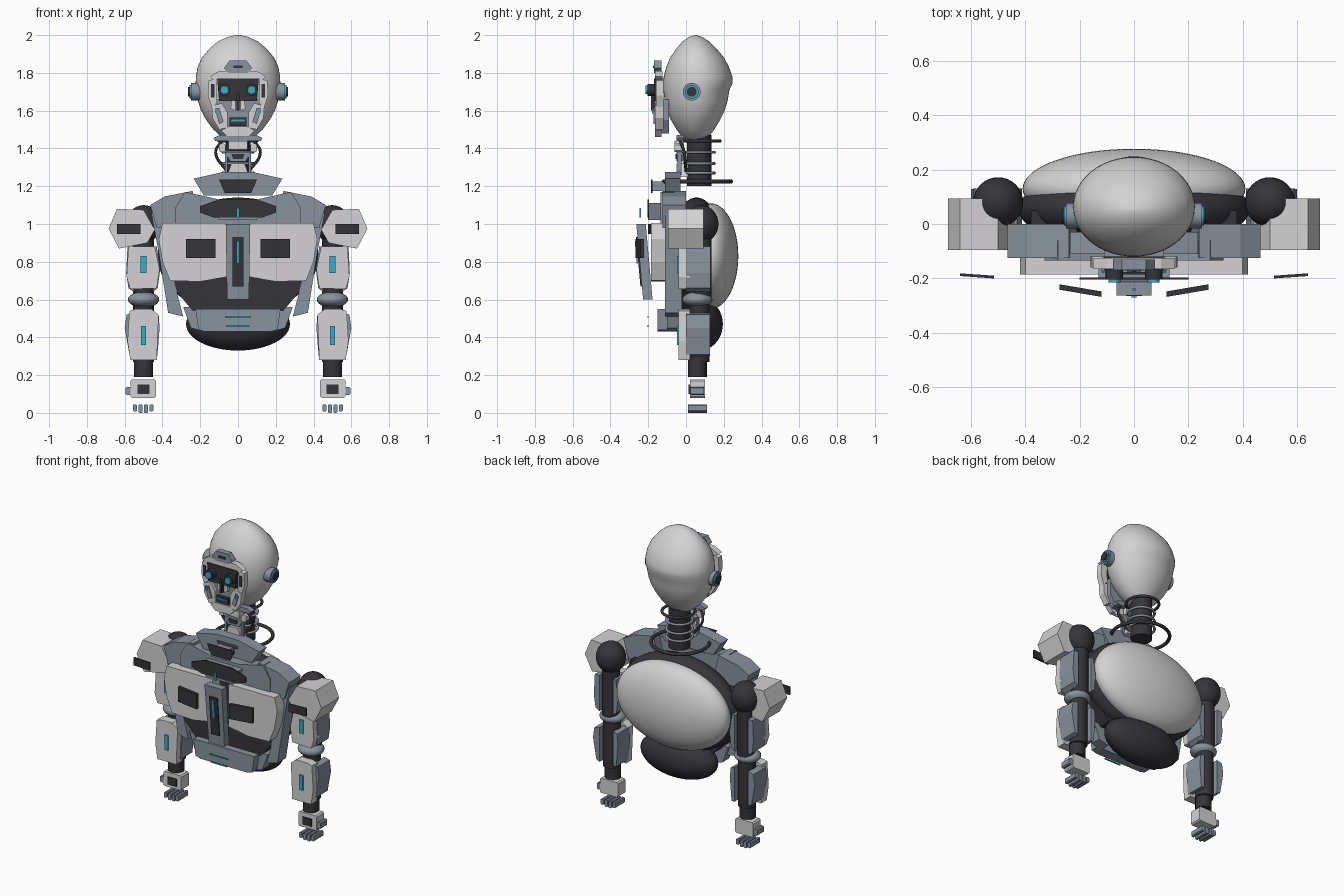
import bpy, bmesh, math
from mathutils import Vector

if "Cube" in bpy.data.objects:
    bpy.data.objects.remove(bpy.data.objects["Cube"])


def material(name, r, g, b):
    m = bpy.data.materials.new(name)
    m.use_nodes = True
    m.diffuse_color = (r, g, b, 1)
    node = next(n for n in m.node_tree.nodes if n.type == 'BSDF_PRINCIPLED')
    node.inputs["Base Color"].default_value = (r, g, b, 1)
    node.inputs["Roughness"].default_value = 0.5
    return m


LIGHT = material("light shell", 0.66, 0.65, 0.66)
STEEL = material("blue grey steel", 0.25, 0.29, 0.34)
DARK = material("dark rubber", 0.035, 0.035, 0.042)
CYAN = material("cyan glow", 0.04, 0.42, 0.60)


def finish(name, bm, mat, smooth=False):
    bmesh.ops.recalc_face_normals(bm, faces=bm.faces)
    me = bpy.data.meshes.new(name)
    bm.to_mesh(me)
    bm.free()
    me.materials.append(mat)
    ob = bpy.data.objects.new(name, me)
    bpy.context.collection.objects.link(ob)
    if smooth:
        bpy.ops.object.select_all(action='DESELECT')
        ob.select_set(True)
        bpy.context.view_layer.objects.active = ob
        bpy.ops.object.shade_smooth_by_angle(angle=math.radians(40))
    return ob


def prism(name, pts, y0, y1, mat, kx=0, kz=0):
    """Extrude an xz outline from y0 to y1; kx and kz slant it about its middle."""
    bm = bmesh.new()
    cx = sum(p[0] for p in pts) / len(pts)
    cz = sum(p[1] for p in pts) / len(pts)
    rings = [[bm.verts.new((x, y + kx * (x - cx) + kz * (z - cz), z)) for x, z in pts]
             for y in (y0, y1)]
    bm.faces.new(rings[0])
    bm.faces.new(rings[1])
    for i in range(len(pts)):
        j = (i + 1) % len(pts)
        bm.faces.new((rings[0][i], rings[0][j], rings[1][j], rings[1][i]))
    return finish(name, bm, mat)


def pair(name, pts, y0, y1, mat, kx=0, kz=0):
    prism("left_" + name, pts, y0, y1, mat, kx, kz)
    prism("right_" + name, [(-x, z) for x, z in pts], y0, y1, mat, -kx, kz)


def sym(name, half, y0, y1, mat, kz=0):
    """Prism with an outline mirrored across x = 0."""
    return prism(name, half + [(-x, z) for x, z in reversed(half)], y0, y1, mat, 0, kz)


def rect(x0, x1, z0, z1, c=0):
    if not c:
        return [(x0, z0), (x1, z0), (x1, z1), (x0, z1)]
    return [(x0 + c, z0), (x1 - c, z0), (x1, z0 + c), (x1, z1 - c),
            (x1 - c, z1), (x0 + c, z1), (x0, z1 - c), (x0, z0 + c)]


def ball(name, c, r, mat, seg=48):
    bm = bmesh.new()
    bmesh.ops.create_uvsphere(bm, u_segments=seg, v_segments=seg // 2, radius=1)
    bmesh.ops.scale(bm, vec=r, verts=bm.verts)
    bmesh.ops.translate(bm, vec=c, verts=bm.verts)
    return finish(name, bm, mat, True)


def rod(name, a, b, r, mat, seg=24, r2=None):
    a, b = Vector(a), Vector(b)
    bm = bmesh.new()
    bmesh.ops.create_cone(bm, cap_ends=True, segments=seg, radius1=r,
                          radius2=r if r2 is None else r2, depth=(b - a).length)
    bmesh.ops.rotate(bm, verts=bm.verts, matrix=(b - a).to_track_quat('Z', 'Y').to_matrix())
    bmesh.ops.translate(bm, vec=(a + b) / 2, verts=bm.verts)
    return finish(name, bm, mat, True)


def ring(name, c, big, small, mat):
    bpy.ops.mesh.primitive_torus_add(location=c, major_radius=big, minor_radius=small,
                                     major_segments=48, minor_segments=10)
    ob = bpy.context.object
    ob.name = name
    ob.data.materials.append(mat)
    bpy.ops.object.shade_smooth()


def cable(name, pts, r, mat):
    cu = bpy.data.curves.new(name, 'CURVE')
    cu.dimensions, cu.bevel_depth, cu.bevel_resolution = '3D', r, 2
    sp = cu.splines.new('BEZIER')
    sp.bezier_points.add(len(pts) - 1)
    for p, co in zip(sp.bezier_points, pts):
        p.co, p.handle_left_type, p.handle_right_type = co, 'AUTO', 'AUTO'
    cu.materials.append(mat)
    bpy.context.collection.objects.link(bpy.data.objects.new(name, cu))


# Skull: stacked oval rings (height, half width, front, back)
bm = bmesh.new()
loops = []
for z, w, f, b in [(1.44, .05, 0, .10), (1.46, .085, -.02, .12), (1.5, .13, -.05, .15), (1.55, .168, -.08, .18),
                   (1.6, .195, -.10, .205), (1.65, .212, -.112, .22), (1.71, .222, -.12, .23),
                   (1.745, .224, -.12, .247), (1.78, .223, -.118, .245), (1.83, .214, -.105, .228),
                   (1.88, .192, -.085, .202), (1.93, .15, -.05, .16), (1.965, .108, -.02, .125),
                   (1.99, .056, .015, .085), (2.0, .012, .045, .055)]:
    loops.append([bm.verts.new((w * math.cos(t), (f + b) / 2 + (b - f) / 2 * math.sin(t), z))
                  for t in (i * math.tau / 48 for i in range(48))])
for lo, hi in zip(loops, loops[1:]):
    for i in range(48):
        bm.faces.new((lo[i - 1], lo[i], hi[i], hi[i - 1]))
bm.faces.new(loops[0])
bm.faces.new(loops[-1])
finish("skull", bm, LIGHT, True)

# Ears and eyes
for s, side in ((1, "left"), (-1, "right")):
    for part, x0, x1, r, mat in (("ear_base", .2, .25, .047, STEEL), ("ear_glow", .25, .258, .036, CYAN),
                                 ("ear_cap", .25, .265, .026, DARK)):
        rod(f"{side}_{part}", (s * x0, .03, 1.7), (s * x1, .03, 1.7), r, mat)
    rod(side + "_eye_socket", (s * .072, -.17, 1.71), (s * .072, -.205, 1.71), .032, DARK)
    rod(side + "_eye", (s * .072, -.205, 1.71), (s * .072, -.215, 1.71), .022, CYAN)

# Face mask
sym("visor", [(.1, 1.65), (.11, 1.77)], -.17, -.12, DARK)
sym("brow", [(.13, 1.765), (.15, 1.78), (.1, 1.81)], -.165, -.125, LIGHT)
sym("forehead_block", [(.05, 1.8), (.075, 1.825), (.045, 1.865)], -.17, -.13, STEEL)
sym("forehead_slot", [(.025, 1.825), (.025, 1.84)], -.175, -.17, DARK)
pair("temple_frame", [(.11, 1.64), (.14, 1.62), (.16, 1.68), (.155, 1.76), (.115, 1.77)], -.16, -.12, LIGHT)
pair("temple_slot", rect(.125, .143, 1.67, 1.74), -.166, -.16, DARK)
pair("nose_side", [(.012, 1.6), (.04, 1.61), (.035, 1.65), (.012, 1.66)], -.165, -.14, LIGHT)
sym("nose_bridge", [(.008, 1.6), (.008, 1.69)], -.185, -.15, DARK)
pair("cheek", [(.055, 1.51), (.1, 1.5), (.135, 1.56), (.14, 1.625), (.085, 1.64), (.055, 1.59)], -.165, -.12, LIGHT)
pair("cheek_pad", [(.075, 1.54), (.1, 1.53), (.12, 1.6), (.1, 1.615)], -.173, -.165, STEEL)
pair("cheek_glow", rect(.105, .118, 1.585, 1.615), -.18, -.173, CYAN)
sym("face_backing", [(.07, 1.48), (.11, 1.55), (.11, 1.66)], -.145, -.09, STEEL)
sym("mouth", [(.045, 1.52), (.045, 1.565)], -.165, -.14, DARK)
sym("mouth_glow", [(.038, 1.543), (.038, 1.553)], -.172, -.165, CYAN)
sym("chin", [(.055, 1.46), (.09, 1.495), (.05, 1.515)], -.165, -.13, LIGHT)

# Neck with rings, throat parts and cables
rod("neck", (0, .07, 1.2), (0, .07, 1.47), .066, DARK, 32)
for i, z in enumerate((1.27, 1.32, 1.38)):
    ring(f"neck_ring_{i}", (0, .07, z), .08, .008, STEEL)
ring("neck_top_ring", (0, .08, 1.44), .1, .009, DARK)
ring("neck_base_ring", (0, .06, 1.225), .178, .011, DARK)
sym("throat_bar", [(.12, 1.44), (.13, 1.455), (.1, 1.47)], -.05, -.01, STEEL)
sym("throat_top", rect(0, .05, 1.395, 1.44)[1:3], -.06, -.01, LIGHT)
sym("throat_mid", [(.04, 1.33), (.07, 1.38)], -.05, 0, STEEL)
sym("throat_slot", [(.025, 1.345), (.035, 1.37)], -.056, -.05, DARK)
sym("throat_low", [(.06, 1.25), (.035, 1.32)], -.05, .01, LIGHT)
pair("throat_lug", rect(.065, .1, 1.38, 1.425, .008), -.06, -.02, LIGHT)
pair("throat_post", rect(.055, .07, 1.26, 1.38), -.045, -.025, STEEL)
for s, side in ((1, "left"), (-1, "right")):
    cable(side + "_neck_cable", [(s * .085, -.03, 1.44), (s * .118, -.01, 1.38), (s * .06, 0, 1.28)], .008, DARK)

# Collar and yoke
sym("upper_collar", [(.18, 1.15), (.235, 1.24), (.08, 1.275)], -.11, -.03, STEEL)
sym("upper_collar_inset", [(.07, 1.165), (.1, 1.235)], -.185, -.177, DARK)
sym("upper_collar_mount", [(.05, 1.175), (.05, 1.225)], -.177, -.1, STEEL)
sym("yoke", [(.33, 1.0), (.33, 1.09), (.28, 1.17), (.1, 1.13)], -.135, -.06, STEEL)
pair("clavicle", [(.2, 1.0), (.43, .98), (.465, 1.1), (.39, 1.145), (.24, 1.175)], -.125, 0, STEEL)
sym("yoke_block", [(.1, 1.02), (.13, 1.11)], -.2, -.13, STEEL)
sym("yoke_inset", [(.13, 1.035), (.2, 1.06), (.2, 1.095), (.1, 1.13)], -.205, -.197, DARK)
sym("yoke_glow", [(.008, 1.035), (.008, 1.085)], -.245, -.238, CYAN)

# Torso core and back shell
ball("torso_core", (0, .055, .83), (.425, .15, .31), DARK, 64)
ball("back_shell", (0, .13, .83), (.41, .147, .28), LIGHT, 64)
ball("abdomen", (0, .07, .47), (.275, .125, .14), DARK)
sym("belly_core", [(.24, .54), (.34, .66), (.38, .8), (.38, 1.0)], -.105, .05, DARK)
pair("flank_panel", [(.29, .51), (.37, .53), (.42, .85), (.46, 1.06), (.38, 1.02), (.36, .78)], -.11, -.02, STEEL)

# Chest plates and centre strip
pair("chest_plate", [(.06, .72), (.2, .695), (.36, .70), (.4, .8), (.42, .92), (.4, 1.005), (.06, 1.005)],
     -.185, -.105, LIGHT)
pair("chest_vent", rect(.12, .275, .82, .92), -.255, -.235, DARK, .17)
sym("sternum", [(.058, .6), (.065, 1.0)], -.245, -.195, STEEL, -.09)
sym("sternum_inset", [(.03, .67), (.03, .93)], -.253, -.244, DARK, -.09)
sym("sternum_glow", [(.009, .79), (.009, .91)], -.266, -.258, CYAN, -.09)

# Abdomen plates
sym("belly_plate", [(.17, .43), (.21, .44), (.225, .55)], -.15, -.08, STEEL)
pair("belly_wing", [(.18, .43), (.25, .45), (.29, .56), (.2, .56)], -.1, -.03, STEEL)
for i, (z, w) in enumerate(((.51, .07), (.46, .06))):
    sym(f"belly_glow_{i}", [(w, z - .004), (w, z + .004)], -.205, -.198, CYAN)

# Arms
for s, side in ((1, "left"), (-1, "right")):
    ball(side + "_shoulder_joint", (s * .5, .08, 1.0), (.092, .092, .1), DARK, 32)
    rod(side + "_upper_arm_core", (s * .5, .08, .6), (s * .5, .08, .98), .055, DARK)
    rod(side + "_forearm_core", (s * .5, .07, .27), (s * .5, .07, .6), .055, DARK)
    rod(side + "_wrist", (s * .5, .06, .19), (s * .5, .06, .285), .05, DARK)
    ball(side + "_elbow", (s * .5, .06, .6), (.083, .08, .042), STEEL, 24)
pair("shoulder_armour", [(.44, .97), (.48, .9), (.63, .87), (.685, .975), (.64, 1.08), (.5, 1.075)],
     -.095, .093, LIGHT)
pair("shoulder_inset", rect(.515, .64, .947, 1.0), -.196, -.186, DARK, .07)
pair("upper_arm_plate", [(.43, .66), (.57, .655), (.59, .72), (.58, .88), (.44, .88), (.415, .76)], -.04, .02, LIGHT)
pair("upper_arm_outer", [(.55, .64), (.58, .66), (.592, .74), (.585, .88), (.55, .88)], 0, .13, STEEL)
pair("upper_arm_inner", [(.45, .64), (.425, .66), (.412, .76), (.43, .88), (.45, .88)], 0, .13, STEEL)
pair("upper_arm_glow", rect(.485, .515, .74, .83), -.048, -.04, CYAN)
pair("forearm_plate", [(.43, .28), (.57, .28), (.585, .38), (.575, .54), (.54, .55), (.46, .55), (.42, .52)],
     -.04, .02, LIGHT)
pair("forearm_outer", [(.55, .3), (.575, .31), (.6, .45), (.59, .52), (.55, .53)], 0, .128, STEEL)
pair("forearm_inner", [(.45, .3), (.427, .3), (.415, .45), (.42, .52), (.45, .53)], 0, .128, STEEL)
pair("forearm_glow", rect(.487, .513, .36, .46), -.048, -.04, CYAN)

# Hands
pair("palm", rect(.435, .568, .08, .178, .008), .02, .1, LIGHT)
pair("hand_inset", rect(.468, .533, .1, .15), .013, .02, DARK)
pair("thumb", rect(.568, .595, .095, .138, .006), .025, .095, STEEL)
for i in range(4):
    x = .458 + i * .029
    pair(f"finger_{i}", rect(x - .011, x + .011, 0 if i in (1, 2) else .008, .045, .005), .01, .11, STEEL)
